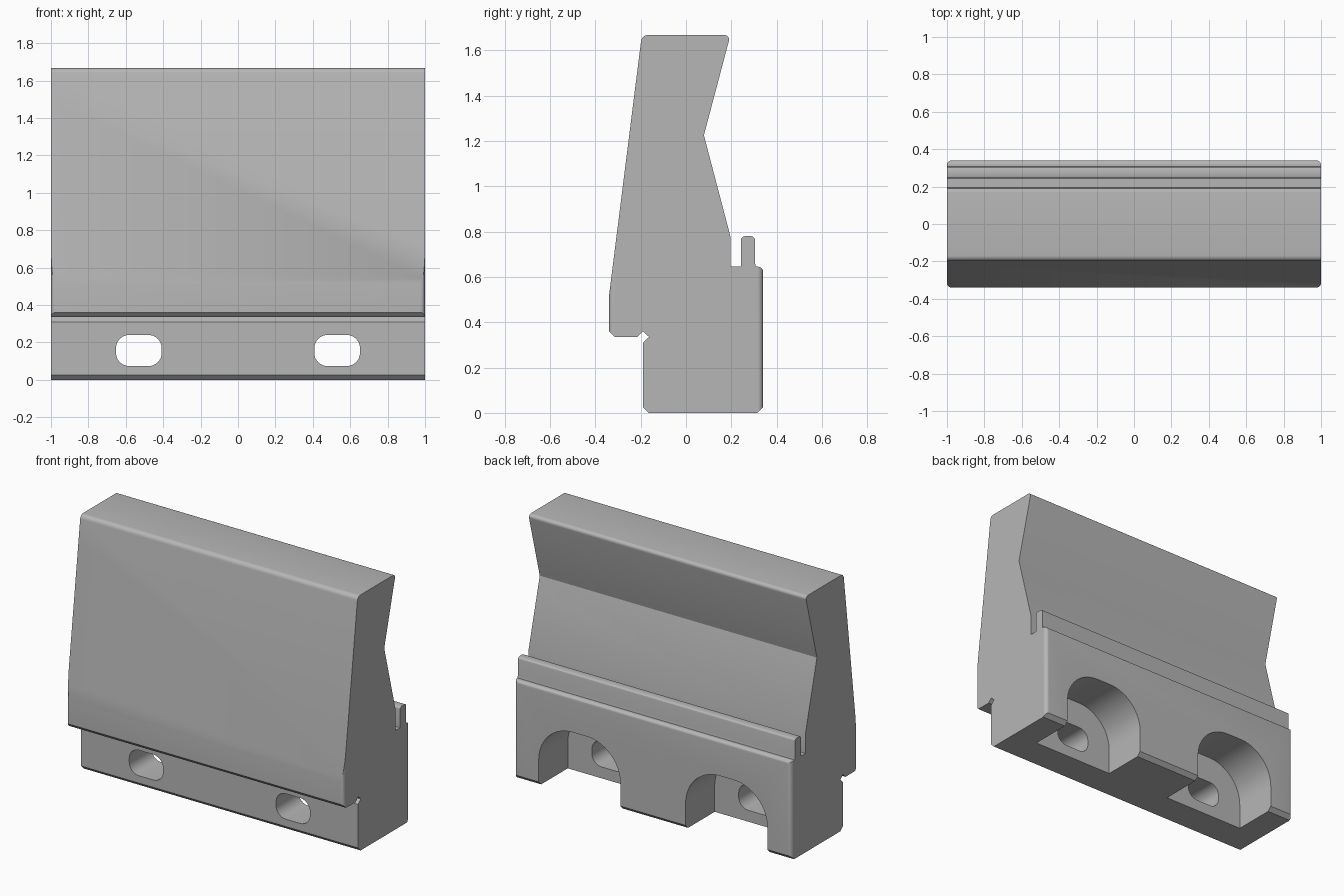
import bpy
import bmesh
import math
from mathutils import Vector, Matrix

default = bpy.data.objects.get("Cube")
if default:
    bpy.data.objects.remove(default, do_unlink=True)

steel = bpy.data.materials.new("plain grey steel")
steel.use_nodes = True
GREY = (0.47, 0.47, 0.47, 1)
steel.diffuse_color = GREY
steel.node_tree.nodes["Principled BSDF"].inputs["Base Color"].default_value = GREY


def soften(corners):
    """Corners are (u, v, setback, steps): 0 steps is sharp, 1 a chamfer, more an arc."""
    out = []
    for i, (u, v, d, steps) in enumerate(corners):
        p = Vector((u, v))
        if not steps:
            out.append(p)
            continue
        a = (Vector(corners[i - 1][:2]) - p).normalized()
        b = (Vector(corners[(i + 1) % len(corners)][:2]) - p).normalized()
        half = a.angle(b) / 2
        centre = p + (a + b).normalized() * d / math.cos(half)
        start = p + a * d - centre
        sweep = start.angle_signed(p + b * d - centre)
        for k in range(steps + 1):
            out.append(centre + Matrix.Rotation(-sweep * k / steps, 2) @ start)
    return out


def prism(name, outline, place, low, high):
    """Extrude a 2D outline from low to high; place maps (u, v, w) to x, y, z."""
    bm = bmesh.new()
    face = bm.faces.new([bm.verts.new(place(u, v, low)) for u, v in outline])
    shift = Vector(place(0, 0, high)) - Vector(place(0, 0, low))
    grown = bmesh.ops.extrude_face_region(bm, geom=[face])["geom"]
    bmesh.ops.translate(bm, vec=shift,
                        verts=[g for g in grown if isinstance(g, bmesh.types.BMVert)])
    bmesh.ops.recalc_face_normals(bm, faces=bm.faces)
    mesh = bpy.data.meshes.new(name)
    bm.to_mesh(mesh)
    bm.free()
    mesh.materials.append(steel)
    obj = bpy.data.objects.new(name, mesh)
    bpy.context.collection.objects.link(obj)
    return obj


def rounded_box(cu, cv, hu, hv, r, steps):
    return soften([(cu + su * hu, cv + sv * hv, r, steps)
                   for su, sv in ((-1, -1), (1, -1), (1, 1), (-1, 1))])


def carve(target, cutter, operation):
    mod = target.modifiers.new(cutter.name, "BOOLEAN")
    mod.operation = operation
    mod.solver = "EXACT"
    mod.object = cutter
    bpy.context.view_layer.objects.active = target
    bpy.ops.object.modifier_apply(modifier=mod.name)
    bpy.data.objects.remove(cutter, do_unlink=True)


def along_x(u, v, w): return (w, u, v)
def along_y(u, v, w): return (u, w, v)
def along_z(u, v, w): return (u, v, w)


# Jaw body: side profile as (y, z, setback, steps)
profile = soften([
    (-0.19, 0, 0.026, 1), (0.34, 0, 0.026, 1),
    (0.34, 0.645, 0.022, 6),
    (0.308, 0.645, 0, 0), (0.305, 0.66, 0, 0),
    (0.305, 0.78, 0.018, 3), (0.242, 0.78, 0.018, 3),      # rear lip
    (0.242, 0.645, 0, 0), (0.197, 0.645, 0, 0),            # groove
    (0.197, 0.775, 0, 0), (0.079, 1.225, 0, 0),
    (0.196, 1.667, 0.026, 6), (-0.195, 1.667, 0.026, 6),   # top
    (-0.34, 0.515, 0, 0), (-0.34, 0.335, 0.026, 1),        # gripping face
    (-0.215, 0.335, 0, 0), (-0.19, 0.36, 0, 0),            # relief notch
    (-0.163, 0.335, 0, 0), (-0.19, 0.31, 0, 0),
])
jaw = prism("jaw_body", profile, along_x, -1, 1)

# Rounded vertical corners, front and back
carve(jaw, prism("corner_rounding", rounded_box(0, 0, 1, 0.34, 0.025, 6),
                 along_z, -0.1, 1.8), "INTERSECT")

# Bolt pockets open at the back and underside, with slots through to the front
for side in (-1, 1):
    x = side * 0.53
    pocket = soften([(x - 0.295, -0.1, 0, 0), (x + 0.295, -0.1, 0, 0),
                     (x + 0.295, 0.415, 0.245, 14), (x - 0.295, 0.415, 0.245, 14)])
    carve(jaw, prism("pocket_cutter", pocket, along_y, 0.04, 0.5), "DIFFERENCE")
    slot = rounded_box(x, 0.157, 0.122, 0.083, 0.07, 8)
    carve(jaw, prism("slot_cutter", slot, along_y, -0.4, 0.1), "DIFFERENCE")

# Smooth rounds, crisp edges
bpy.ops.object.select_all(action="DESELECT")
jaw.select_set(True)
bpy.context.view_layer.objects.active = jaw
bpy.ops.object.shade_smooth_by_angle(angle=math.radians(25))
